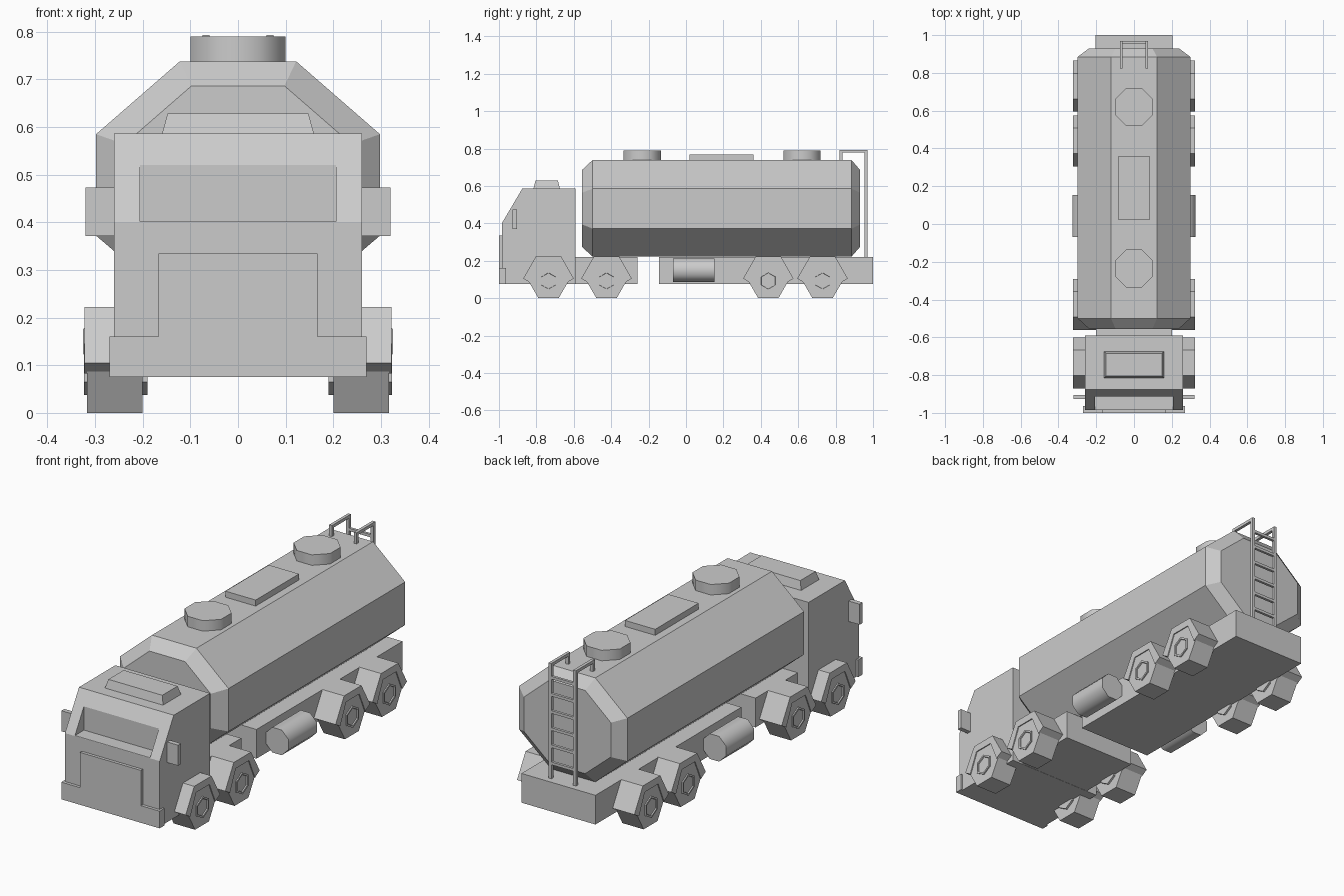
import bpy, bmesh, math

if "Cube" in bpy.data.objects:
    bpy.data.objects.remove(bpy.data.objects["Cube"])

grey = bpy.data.materials.new("plain grey")
grey.diffuse_color = (0.6, 0.6, 0.6, 1)
grey.use_nodes = True
grey.node_tree.nodes["Principled BSDF"].inputs["Base Color"].default_value = grey.diffuse_color


def make(name, bm, smooth=None):
    bmesh.ops.recalc_face_normals(bm, faces=bm.faces)
    me = bpy.data.meshes.new(name)
    bm.to_mesh(me)
    bm.free()
    me.materials.append(grey)
    ob = bpy.data.objects.new(name, me)
    bpy.context.collection.objects.link(ob)
    if smooth:
        bpy.ops.object.select_all(action='DESELECT')
        ob.select_set(True)
        bpy.context.view_layer.objects.active = ob
        bpy.ops.object.shade_smooth_by_angle(angle=math.radians(smooth))
    return ob


def loft(name, rings, smooth=None):
    """Skin a list of equal-length rings and close both ends."""
    bm = bmesh.new()
    vs = [[bm.verts.new(p) for p in r] for r in rings]
    n = len(rings[0])
    for a, b in zip(vs, vs[1:]):
        for i in range(n):
            j = (i + 1) % n
            bm.faces.new((a[i], a[j], b[j], b[i]))
    bm.faces.new(vs[0])
    bm.faces.new(vs[-1])
    return make(name, bm, smooth)


def box(name, x0, x1, y0, y1, z0, z1):
    return loft(name, [[(x0, y0, z), (x1, y0, z), (x1, y1, z), (x0, y1, z)] for z in (z0, z1)])


def side_extrude(name, profile, x0, x1):
    """Extrude a (y, z) profile along x."""
    return loft(name, [[(x, y, z) for y, z in profile] for x in (x0, x1)])


def polygon(n, r, start=0.0):
    return [(r * math.cos(start + 2 * math.pi * i / n),
             r * math.sin(start + 2 * math.pi * i / n)) for i in range(n)]


# Cab with a wedge-shaped windscreen recess
cab = side_extrude("cab", [(-0.985, 0.075), (-0.985, 0.40), (-0.875, 0.586),
                           (-0.59, 0.586), (-0.59, 0.075)], -0.26, 0.26)
cutter = box("windscreen_cutter", -0.206, 0.206, -1.1, -0.913, 0.402, 0.52)
cutter.hide_render = True
mod = cab.modifiers.new("windscreen", 'BOOLEAN')
mod.object = cutter
mod.operation = 'DIFFERENCE'
mod.solver = 'EXACT'
bpy.context.view_layer.objects.active = cab
bpy.ops.object.modifier_apply(modifier=mod.name)
bpy.data.objects.remove(cutter)

# Cab details
box("bumper", -0.27, 0.27, -1.0, -0.963, 0.075, 0.16)
box("front_panel", -0.167, 0.167, -1.0, -0.98, 0.155, 0.335)
loft("roof_hatch", [[(-w, -0.745 - d, z), (w, -0.745 - d, z), (w, -0.745 + d, z), (-w, -0.745 + d, z)]
                    for w, d, z in ((0.161, 0.072, 0.58), (0.148, 0.06, 0.628))])

# Chassis blocks
box("front_chassis", -0.2, 0.2, -0.6, -0.26, 0.076, 0.221)
box("rear_chassis", -0.203, 0.203, -0.145, 1.0, 0.076, 0.221)

# Octagonal tank with tapered ends
section = [(0.122, 0.258), (0.298, 0.105), (0.298, -0.108), (0.122, -0.258),
           (-0.122, -0.258), (-0.298, -0.108), (-0.298, 0.105), (-0.122, 0.258)]
loft("tank", [[(x * s, y, 0.48 + z * s) for x, z in section]
              for y, s in ((-0.555, 0.8), (-0.5, 1), (0.885, 1), (0.93, 0.8))])
box("tank_walkway", -0.083, 0.083, 0.02, 0.36, 0.73, 0.768)
for i, y in enumerate((-0.235, 0.62)):
    ring = polygon(8, 0.1 / math.cos(math.pi / 8), math.pi / 8)
    loft(f"filler_lid_{i + 1}", [[(a, y + b, z) for a, b in ring] for z in (0.73, 0.79)], 50)

# Wheels, hubs and wheel arches
arch = [(-0.135, 0.105), (-0.068, 0.222), (0.068, 0.222), (0.135, 0.105),
        (0.098, 0.083), (0.052, 0.186), (-0.052, 0.186), (-0.098, 0.083)]
for side, s in (("left", -1), ("right", 1)):
    for i, y in enumerate((-0.735, -0.425, 0.44, 0.73)):
        tag = f"{side}_{i + 1}"
        side_extrude("wheel_" + tag, [(y + a, 0.094 + b) for a, b in polygon(6, 0.1085)],
                     s * 0.2, s * 0.317)
        # hub has a shallow dish in its outer face
        rings = [(0.19, 0.054), (0.323, 0.054), (0.323, 0.044), (0.314, 0.042)]
        loft("hub_" + tag, [[(s * x, y + a, 0.092 + b) for a, b in polygon(6, r, math.pi / 6)]
                            for x, r in rings])
        side_extrude("wheel_arch_" + tag, [(y + a, z) for a, z in arch], s * 0.198, s * 0.322)
    # Fuel tank and mirror
    ring = polygon(8, 0.0625 / math.cos(math.pi / 8), math.pi / 8)
    loft("fuel_tank_" + side, [[(s * 0.263 + a, y, 0.15 + b) for a, b in ring]
                               for y in (-0.07, 0.153)], 50)
    box("mirror_" + side, s * 0.255, s * 0.32, -0.927, -0.904, 0.371, 0.473)
    # Ladder rail: upright, top bar and short post
    x0, x1 = s * 0.06, s * 0.075
    side_extrude("ladder_rail_" + side,
                 [(0.955, 0.215), (0.955, 0.778), (0.837, 0.778), (0.837, 0.73),
                  (0.822, 0.73), (0.822, 0.793), (0.97, 0.793), (0.97, 0.215)], x0, x1)

# Ladder rungs
for i in range(6):
    z = 0.29 + 0.085 * i
    box(f"ladder_rung_{i + 1}", -0.062, 0.062, 0.956, 0.969, z, z + 0.014)
